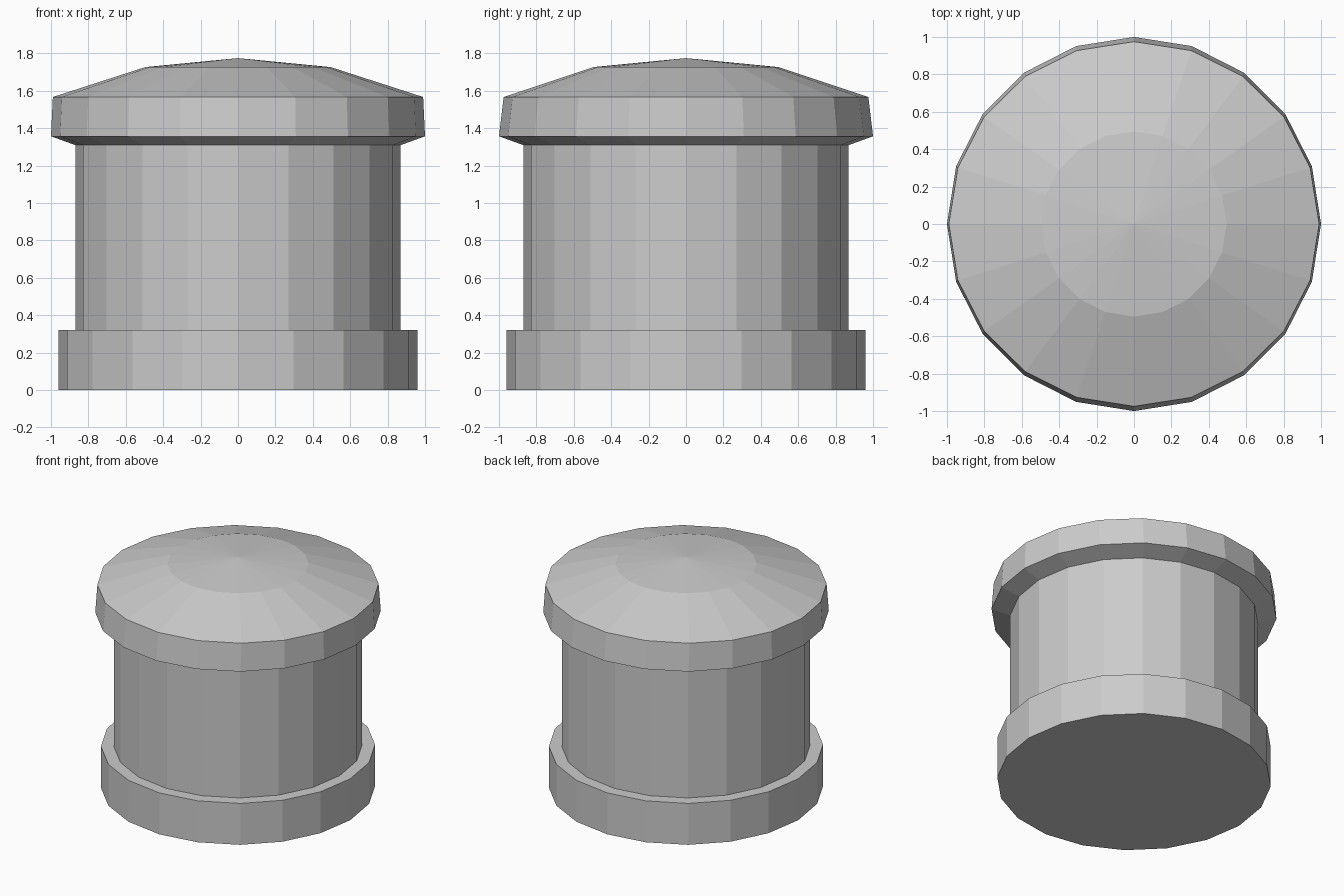
import bpy, bmesh
from math import cos, sin, pi

if "Cube" in bpy.data.objects:
    bpy.data.objects.remove(bpy.data.objects["Cube"])

SIDES = 20


def lathe(name, profile):
    """Revolve (rx, ry, z) rings; a ring of zero radius becomes a fan tip."""
    bm = bmesh.new()
    rings = []
    for rx, ry, z in profile:
        if rx == 0:
            rings.append([bm.verts.new((0, 0, z))] * SIDES)
        else:
            rings.append([bm.verts.new((rx * cos(2 * pi * i / SIDES),
                                        ry * sin(2 * pi * i / SIDES), z))
                          for i in range(SIDES)])
    for a, b in zip(rings, rings[1:]):
        for i in range(SIDES):
            j = (i + 1) % SIDES
            bm.faces.new(list(dict.fromkeys((a[i], a[j], b[j], b[i]))))
    bmesh.ops.recalc_face_normals(bm, faces=bm.faces)
    mesh = bpy.data.meshes.new(name)
    bm.to_mesh(mesh)
    bm.free()
    obj = bpy.data.objects.new(name, mesh)
    bpy.context.collection.objects.link(obj)
    return obj


# Wide foot with closed underside and a ledge up to the drum
lathe("base", [(0, 0, 0), (0.96, 0.96, 0), (0.96, 0.96, 0.32), (0.87, 0.87, 0.32)])

# Straight drum
lathe("drum", [(0.87, 0.87, 0.32), (0.87, 0.87, 1.31)])

# Overhanging cap: sloped underside, slightly tapered rim, shallow dome
lathe("cap", [(0.87, 0.87, 1.31), (1.0, 1.0, 1.357), (0.99, 0.975, 1.567),
              (0.495, 0.495, 1.727), (0, 0, 1.775)])
